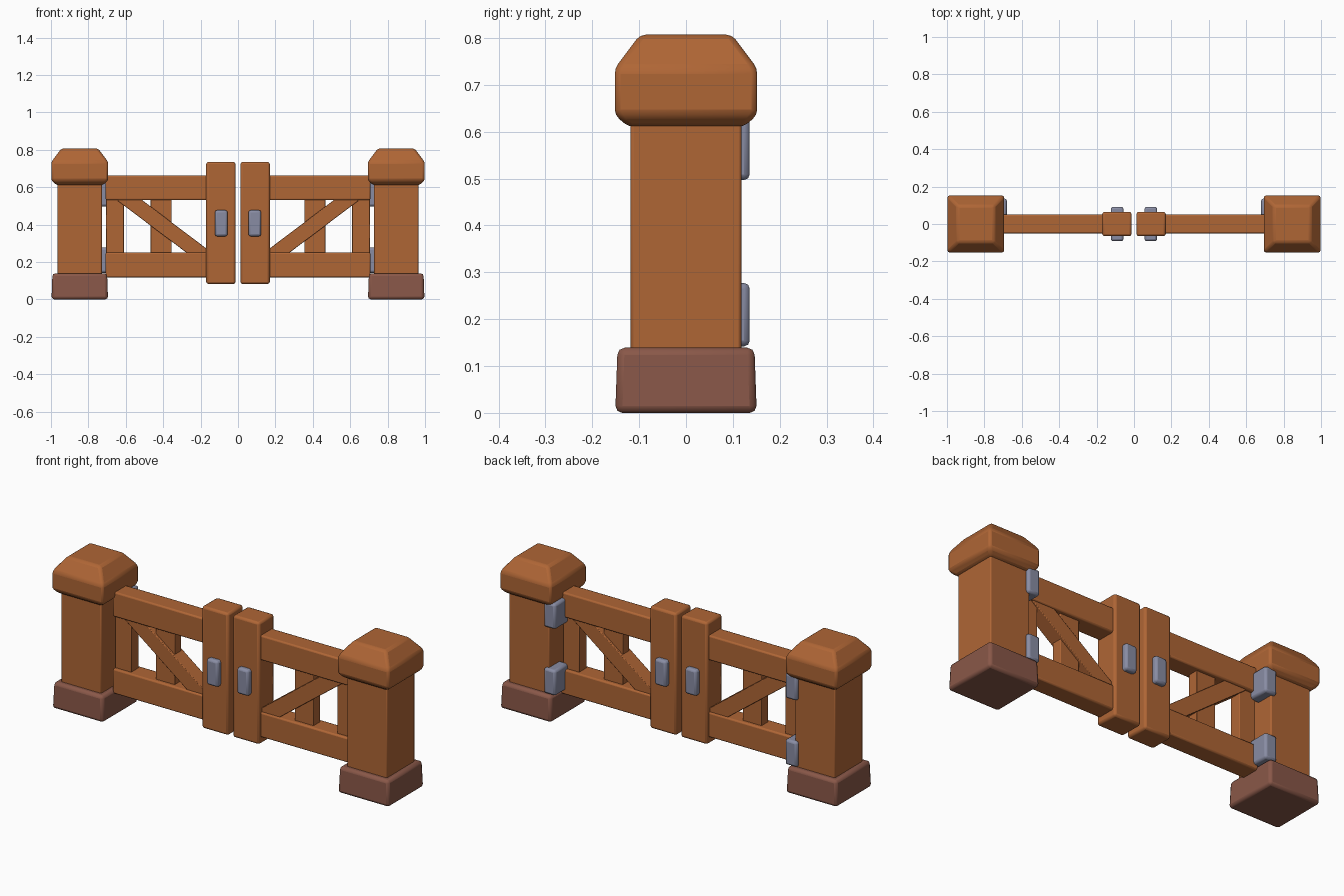
import bpy
import bmesh
from math import radians
from mathutils import Matrix

cube = bpy.data.objects.get("Cube")
if cube:
    bpy.data.objects.remove(cube, do_unlink=True)


def make_material(name, rgb):
    mat = bpy.data.materials.new(name)
    mat.use_nodes = True
    mat.diffuse_color = (*rgb, 1)
    bsdf = mat.node_tree.nodes["Principled BSDF"]
    bsdf.inputs["Base Color"].default_value = (*rgb, 1)
    bsdf.inputs["Roughness"].default_value = 0.8
    return mat


wood = make_material("orange wood", (0.43, 0.132, 0.036))
footing = make_material("brown footing", (0.25, 0.096, 0.065))
metal = make_material("grey metal", (0.25, 0.265, 0.37))


def finish(name, bm, mat, bevel):
    """Turn a bmesh into an object with softly bevelled edges."""
    bmesh.ops.recalc_face_normals(bm, faces=bm.faces)
    mesh = bpy.data.meshes.new(name)
    bm.to_mesh(mesh)
    bm.free()
    mesh.materials.append(mat)
    obj = bpy.data.objects.new(name, mesh)
    bpy.context.collection.objects.link(obj)
    mod = obj.modifiers.new("soft edges", "BEVEL")
    mod.width = bevel
    mod.segments = 2
    mod.limit_method = "ANGLE"
    mod.angle_limit = radians(20)
    bpy.ops.object.select_all(action="DESELECT")
    obj.select_set(True)
    bpy.context.view_layer.objects.active = obj
    bpy.ops.object.shade_smooth_by_angle(angle=radians(35))


def box(name, side, x, y, z, mat, bevel=0.008, tilt=0):
    """Box from (min, max) ranges, placed on one side of the gate."""
    mid = [sum(r) / 2 for r in (x, y, z)]
    size = [r[1] - r[0] for r in (x, y, z)]
    place = (Matrix.Translation((side * mid[0], mid[1], mid[2]))
             @ Matrix.Rotation(side * tilt, 4, "Y")
             @ Matrix.Diagonal((*size, 1)))
    bm = bmesh.new()
    bmesh.ops.create_cube(bm, size=1, matrix=place)
    finish(name, bm, mat, bevel)


def stack(name, cx, levels, mat, bevel):
    """Square rings (height, half width) joined into one solid."""
    bm = bmesh.new()
    rings = []
    for z, h in levels:
        corners = ((-h, -h), (h, -h), (h, h), (-h, h))
        rings.append([bm.verts.new((cx + px, py, z)) for px, py in corners])
    for low, high in zip(rings, rings[1:]):
        for i in range(4):
            j = (i + 1) % 4
            bm.faces.new((low[i], low[j], high[j], high[i]))
    bm.faces.new(rings[0][::-1])
    bm.faces.new(rings[-1])
    finish(name, bm, mat, bevel)


for label, side in (("left", 1), ("right", -1)):
    # Post with footing and cap
    cx = side * 0.846
    stack(f"{label}_post", cx, [(0.1, 0.118), (0.65, 0.118)], wood, 0.006)
    stack(f"{label}_footing", cx, [(0, 0.151), (0.139, 0.146)], footing, 0.015)
    stack(f"{label}_cap", cx, [(0.61, 0.122), (0.635, 0.152),
                               (0.735, 0.152), (0.807, 0.098)], wood, 0.012)

    # Hinges on the inner back corner of the post
    for level, z in (("lower", 0.142), ("upper", 0.497)):
        box(f"{label}_{level}_hinge", side, (0.68, 0.75), (0.02, 0.136),
            (z, z + 0.135), metal, 0.012)

    # Gate frame
    for level, z in (("lower", 0.118), ("upper", 0.53)):
        box(f"{label}_{level}_rail", side, (0.12, 0.708), (-0.05, 0.05),
            (z, z + 0.133), wood)
    box(f"{label}_end_stile", side, (0.013, 0.17), (-0.065, 0.065),
        (0.082, 0.735), wood, 0.012)

    # Slats and diagonal brace between the rails
    box(f"{label}_outer_slat", side, (0.61, 0.706), (-0.032, 0.032),
        (0.2, 0.58), wood, 0.003)
    box(f"{label}_middle_slat", side, (0.355, 0.467), (-0.028, 0.028),
        (0.2, 0.58), wood, 0.003)
    box(f"{label}_brace", side, (0.115, 0.675), (-0.04, 0.04),
        (0.35, 0.432), wood, 0.003, tilt=radians(-37))

    # Handle plate passing through the stile
    box(f"{label}_handle", side, (0.056, 0.124), (-0.092, 0.092),
        (0.337, 0.477), metal, 0.012)
